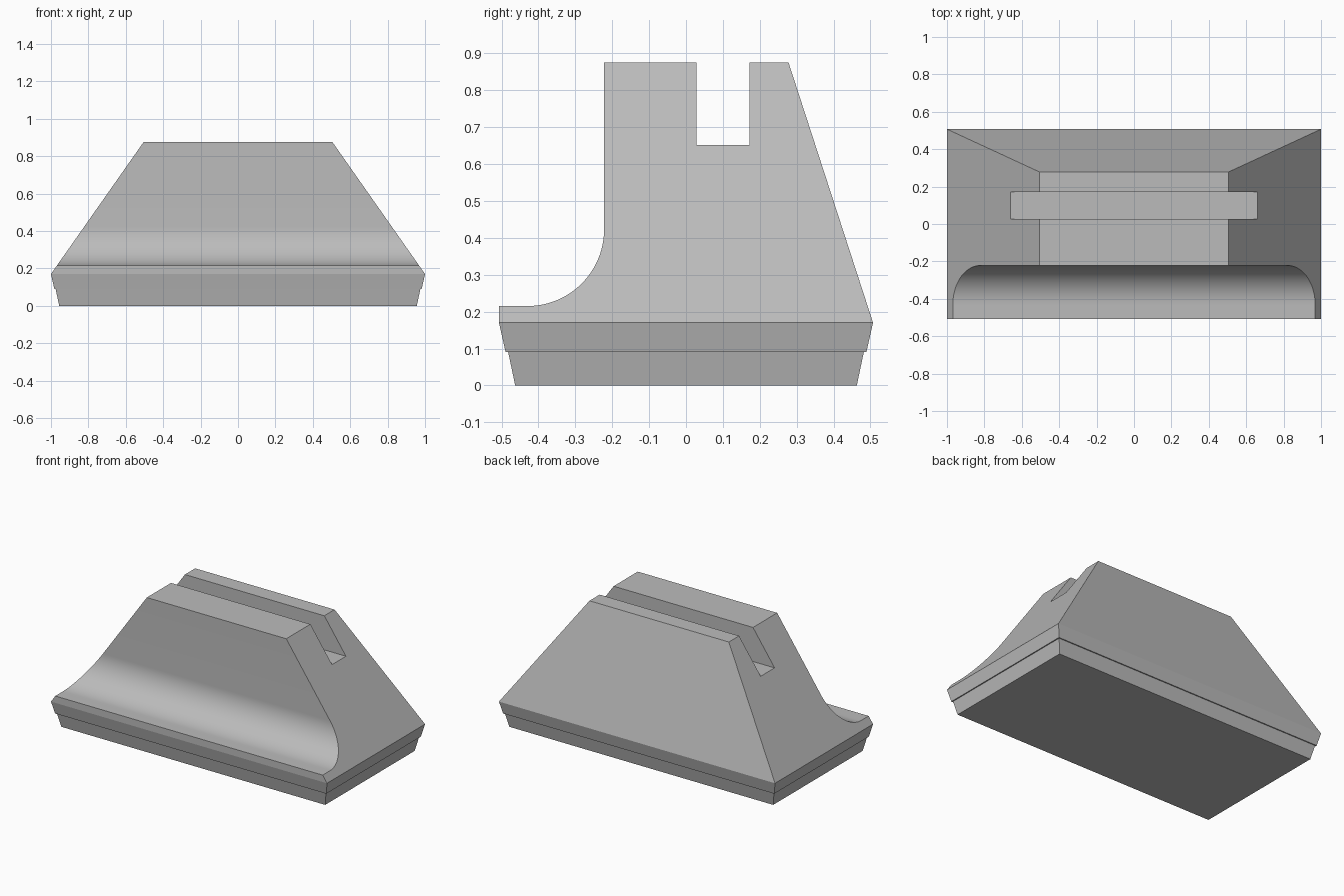
import bpy
import bmesh
from math import cos, sin, radians

if "Cube" in bpy.data.objects:
    bpy.data.objects.remove(bpy.data.objects["Cube"], do_unlink=True)

grey = bpy.data.materials.new("plain grey")
grey.use_nodes = True
grey.diffuse_color = (0.5, 0.5, 0.5, 1)
grey.node_tree.nodes["Principled BSDF"].inputs["Base Color"].default_value = (0.5, 0.5, 0.5, 1)

RIM_Z, TOP_Z = 0.17, 0.875
RIM_X, TOP_X = 1.0, 0.505
RIM_Y = 0.507


def finish(bm, name):
    bmesh.ops.recalc_face_normals(bm, faces=bm.faces[:])
    mesh = bpy.data.meshes.new(name)
    bm.to_mesh(mesh)
    bm.free()
    mesh.materials.append(grey)
    obj = bpy.data.objects.new(name, mesh)
    bpy.context.collection.objects.link(obj)
    bpy.ops.object.select_all(action='DESELECT')
    obj.select_set(True)
    bpy.context.view_layer.objects.active = obj
    bpy.ops.object.shade_smooth_by_angle(angle=radians(10))
    return obj


def half_width(z):
    """Half length of the body at height z, between its sloping ends."""
    return RIM_X + (TOP_X - RIM_X) * (z - RIM_Z) / (TOP_Z - RIM_Z)


# Body: side profile with a scooped front and a slot, swept between sloping ends
ARC_R, ARC_Y, ARC_Z, STEPS = 0.208, -0.43, 0.423, 24
profile = [(-RIM_Y, RIM_Z), (-RIM_Y, 0.215)]
for i in range(STEPS + 1):
    a = radians(-90 + 90 * i / STEPS)
    profile.append((ARC_Y + ARC_R * cos(a), ARC_Z + ARC_R * sin(a)))
profile += [(-0.222, TOP_Z), (0.028, TOP_Z), (0.028, 0.652), (0.172, 0.652),
            (0.172, TOP_Z), (0.278, TOP_Z), (RIM_Y, RIM_Z)]

bm = bmesh.new()
left, right = [[bm.verts.new((s * half_width(z), y, z)) for y, z in profile]
               for s in (1, -1)]
bm.faces.new(left)
bm.faces.new(right[::-1])
for i in range(len(profile) - 1):   # underside stays open over the base
    bm.faces.new((left[i], right[i], right[i + 1], left[i + 1]))
finish(bm, "body")

# Base: two tapering bands with a small step between them
bm = bmesh.new()
rings = []
for x, y, z in ((0.956, 0.463, 0), (0.975, 0.482, 0.09),
                (0.982, 0.489, 0.09), (RIM_X, RIM_Y, RIM_Z)):
    rings.append([bm.verts.new((sx * x, sy * y, z))
                  for sx, sy in ((-1, -1), (1, -1), (1, 1), (-1, 1))])
bm.faces.new(rings[0][::-1])
for low, high in zip(rings, rings[1:]):
    for i in range(4):
        j = (i + 1) % 4
        bm.faces.new((low[i], low[j], high[j], high[i]))
finish(bm, "base")
